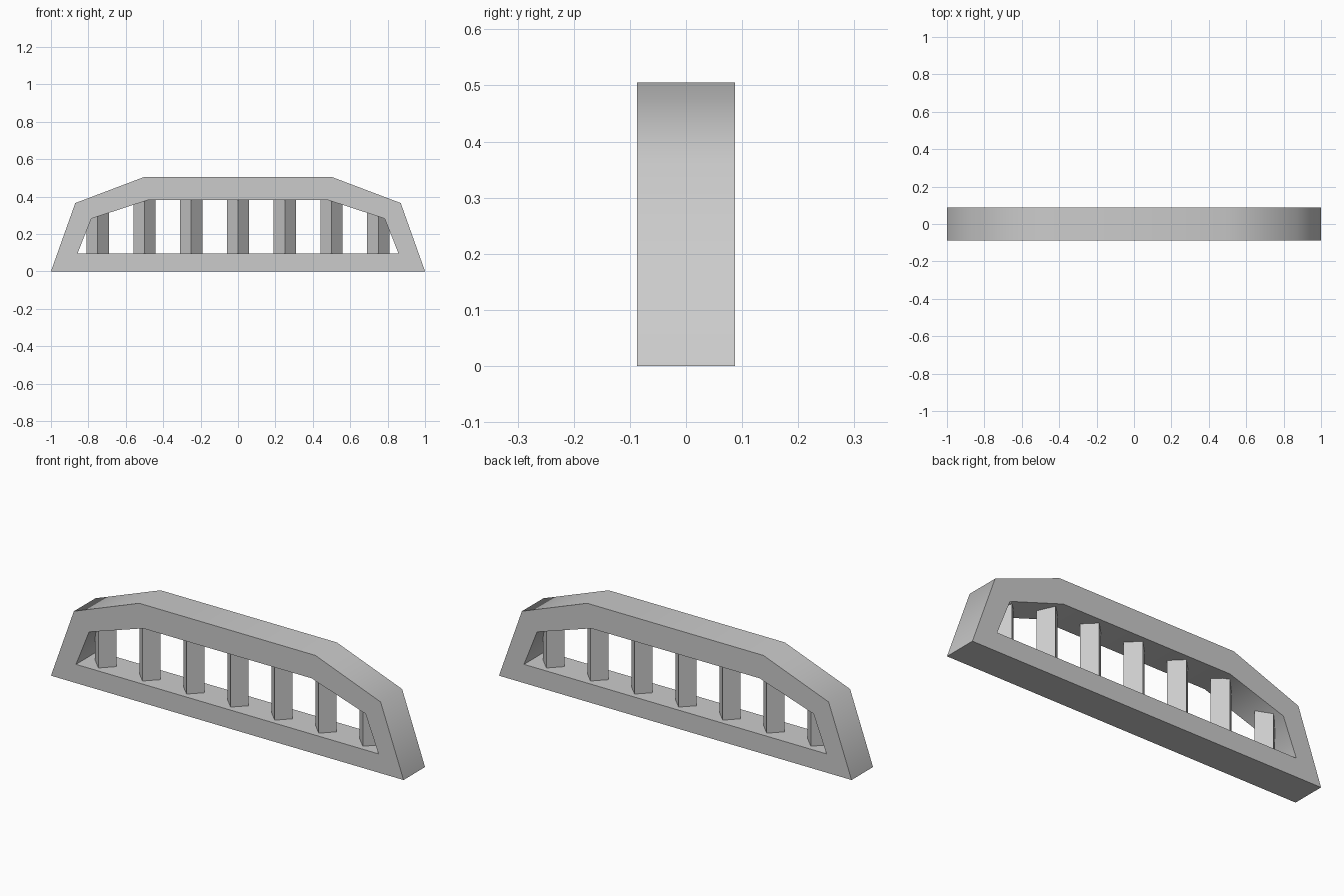
import bpy
import bmesh
import math

cube = bpy.data.objects.get("Cube")
if cube:
    bpy.data.objects.remove(cube, do_unlink=True)

HALF_DEPTH = 0.087
BAR_COUNT, BAR_SPACING, BAR_RADIUS = 7, 0.25, 0.06

grey = bpy.data.materials.new("light_grey")
grey.use_nodes = True
grey.diffuse_color = (0.6, 0.6, 0.6, 1)
grey.node_tree.nodes["Principled BSDF"].inputs["Base Color"].default_value = (0.6, 0.6, 0.6, 1)


def add_object(name, bm):
    bmesh.ops.recalc_face_normals(bm, faces=bm.faces)
    mesh = bpy.data.meshes.new(name)
    bm.to_mesh(mesh)
    bm.free()
    mesh.materials.append(grey)
    obj = bpy.data.objects.new(name, mesh)
    bpy.context.collection.objects.link(obj)
    return obj


def mirrored(half):
    """Close a right-hand (x, z) profile into a symmetric loop."""
    return half + [(-x, z) for x, z in reversed(half)]


# Arched frame: a ring between the outer and inner outlines
outer = mirrored([(1.0, 0.0), (0.87, 0.365), (0.5, 0.505)])
inner = mirrored([(0.858, 0.096), (0.784, 0.282), (0.478, 0.382)])
bm = bmesh.new()
loops = [[bm.verts.new((x, y, z)) for x, z in outline]
         for outline, y in ((outer, -HALF_DEPTH), (outer, HALF_DEPTH),
                            (inner, HALF_DEPTH), (inner, -HALF_DEPTH))]
for a, b in zip(loops, loops[1:] + loops[:1]):
    for i in range(len(a)):
        j = (i + 1) % len(a)
        bm.faces.new((a[i], a[j], b[j], b[i]))
frame = add_object("arched_frame", bm)

# Soft shading along the arch, crisp front and back rims
bpy.ops.object.select_all(action="DESELECT")
frame.select_set(True)
bpy.context.view_layer.objects.active = frame
bpy.ops.object.shade_smooth_by_angle(angle=math.radians(60))

# Square bars turned edge-on, with ends buried in the frame
bar_tops = {0: 0.43, 1: 0.43, 2: 0.42, 3: 0.33}
for i in range(BAR_COUNT):
    step = i - BAR_COUNT // 2
    bottom, top = 0.05, bar_tops[abs(step)]
    bm = bmesh.new()
    bmesh.ops.create_cone(bm, cap_ends=True, segments=4, radius1=BAR_RADIUS,
                          radius2=BAR_RADIUS, depth=top - bottom)
    xs = [v.co.x for v in bm.verts]
    # Make sure a corner, not a flat side, points forward
    if max(xs) < BAR_RADIUS * 0.9:
        turn = math.radians(45)
        for v in bm.verts:
            x, y = v.co.x, v.co.y
            v.co.x = x * math.cos(turn) - y * math.sin(turn)
            v.co.y = x * math.sin(turn) + y * math.cos(turn)
    bmesh.ops.translate(bm, verts=bm.verts,
                        vec=(step * BAR_SPACING, 0, (top + bottom) / 2))
    add_object(f"bar_{i + 1}", bm)
